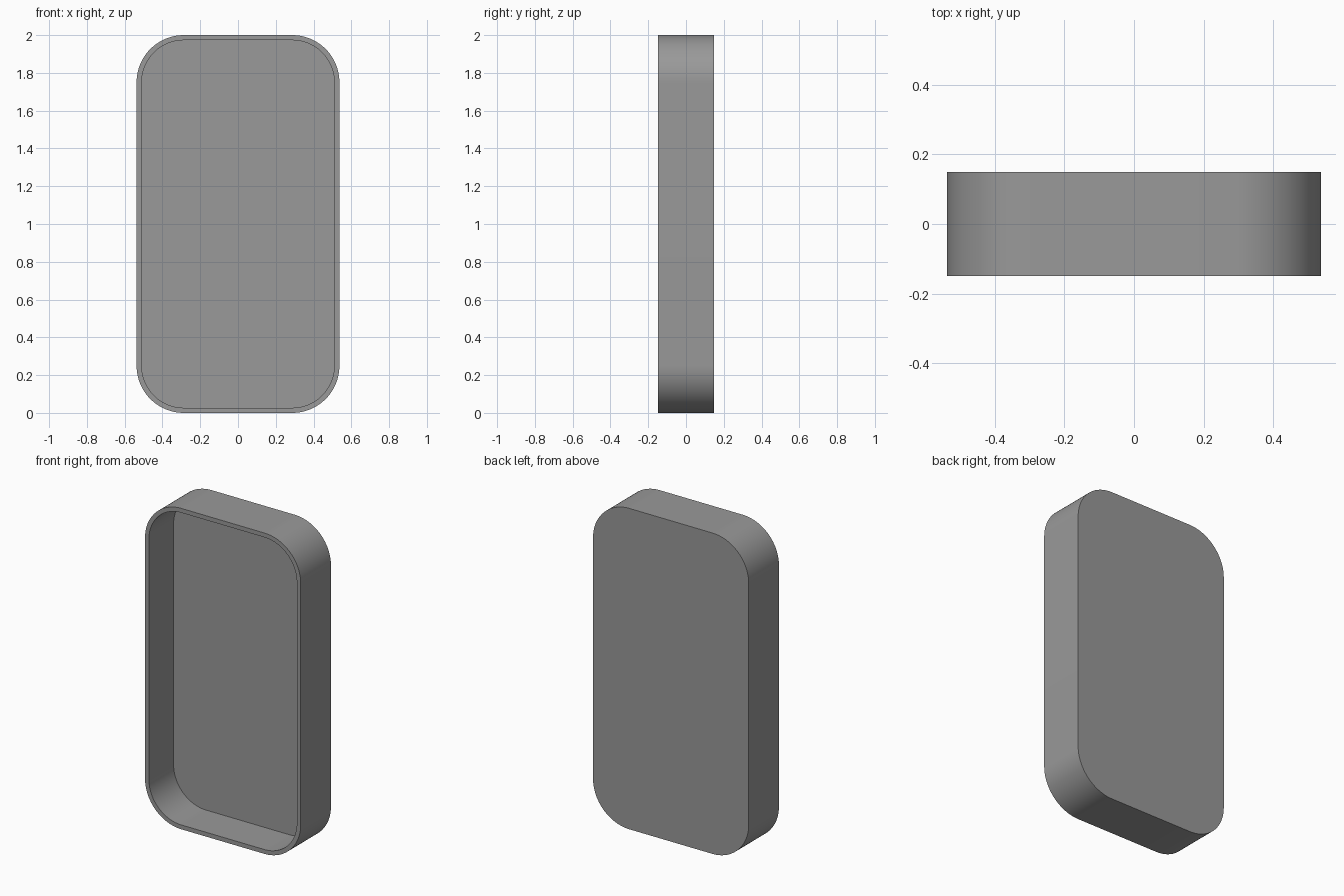
import bpy, bmesh, math

if "Cube" in bpy.data.objects:
    bpy.data.objects.remove(bpy.data.objects["Cube"])

W, H, D = 1.074, 2.0, 0.298   # outer width, height, depth
WALL, BACK = 0.027, 0.055     # rim and back thickness
R, SEG = 0.25, 24             # corner radius and corner segments


def rounded_loop(bm, inset, y):
    """Rounded rectangle of vertices in the XZ plane."""
    r = R - inset
    cx, cz = W / 2 - R, H / 2 - R
    verts = []
    for q, (sx, sz) in enumerate([(1, 1), (-1, 1), (-1, -1), (1, -1)]):
        for i in range(SEG + 1):
            a = math.pi / 2 * (q + i / SEG)
            verts.append(bm.verts.new((sx * cx + r * math.cos(a), y,
                                       H / 2 + sz * cz + r * math.sin(a))))
    return verts


def bridge(bm, a, b):
    n = len(a)
    for i in range(n):
        j = (i + 1) % n
        bm.faces.new((a[i], a[j], b[j], b[i]))


# Open tray: back face, outer wall, front rim, inner wall, recessed floor
bm = bmesh.new()
loops = [rounded_loop(bm, 0, D / 2), rounded_loop(bm, 0, -D / 2),
         rounded_loop(bm, WALL, -D / 2), rounded_loop(bm, WALL, D / 2 - BACK)]
for a, b in zip(loops, loops[1:]):
    bridge(bm, a, b)
bm.faces.new(loops[0])
bm.faces.new(loops[-1])
bmesh.ops.recalc_face_normals(bm, faces=bm.faces)
mesh = bpy.data.meshes.new("rounded_tray")
bm.to_mesh(mesh)
bm.free()
tray = bpy.data.objects.new("rounded_tray", mesh)
bpy.context.collection.objects.link(tray)

# Dark grey finish
mat = bpy.data.materials.new("dark_grey")
mat.diffuse_color = (0.32, 0.32, 0.32, 1)
mat.use_nodes = True
mat.node_tree.nodes["Principled BSDF"].inputs["Base Color"].default_value = mat.diffuse_color
mesh.materials.append(mat)

# Smooth corners, crisp edges
bpy.context.view_layer.objects.active = tray
tray.select_set(True)
bpy.ops.object.shade_smooth_by_angle(angle=math.radians(30))
